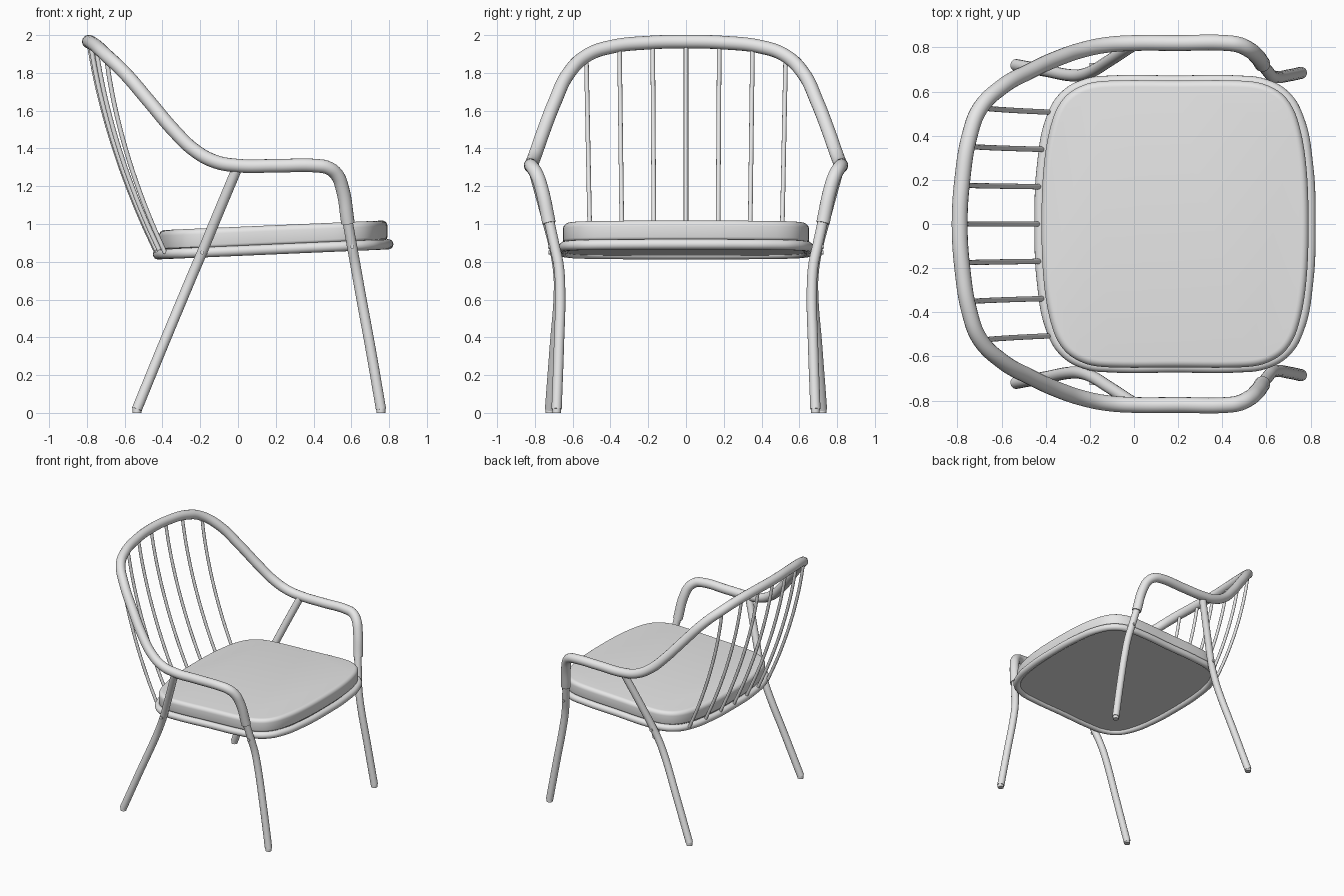
import bpy, bmesh, math
from mathutils import Vector

if "Cube" in bpy.data.objects:
    bpy.data.objects.remove(bpy.data.objects["Cube"])

grey = bpy.data.materials.new("light_grey")
grey.use_nodes = True
COLOUR = (0.8, 0.8, 0.8, 1)
grey.diffuse_color = COLOUR
grey.node_tree.nodes["Principled BSDF"].inputs["Base Color"].default_value = COLOUR


def finish(ob, angle=40):
    """Apply the material and smooth shading with sharp edges kept."""
    if not ob.data.materials:
        ob.data.materials.append(grey)
    bpy.ops.object.select_all(action='DESELECT')
    ob.select_set(True)
    bpy.context.view_layer.objects.active = ob
    if ob.type == 'CURVE':
        bpy.ops.object.convert(target='MESH')
        ob = bpy.context.view_layer.objects.active
    bpy.ops.object.shade_smooth_by_angle(angle=math.radians(angle))
    return ob


def tube(name, pts, radius, closed=False, steps=8):
    """Round bar swept along a smooth path."""
    cu = bpy.data.curves.new(name, 'CURVE')
    cu.dimensions = '3D'
    cu.resolution_u = steps
    cu.bevel_depth = radius
    cu.bevel_resolution = 6
    cu.use_fill_caps = not closed
    sp = cu.splines.new('BEZIER')
    sp.bezier_points.add(len(pts) - 1)
    for bp, p in zip(sp.bezier_points, pts):
        bp.co = p
        bp.handle_left_type = bp.handle_right_type = 'AUTO'
    sp.use_cyclic_u = closed
    ob = bpy.data.objects.new(name, cu)
    bpy.context.collection.objects.link(ob)
    return finish(ob)


def cylinder(name, radius, depth, loc, rot=(0, 0, 0)):
    bpy.ops.mesh.primitive_cylinder_add(vertices=20, radius=radius, depth=depth,
                                        location=loc, rotation=rot)
    ob = bpy.context.object
    ob.name = name
    return finish(ob)


# Rounded seat outline: one quarter, mirrored to a full loop around the seat centre
CX, SLOPE, Z0 = 0.186, 0.0435, 0.866
QUARTER = [(.605, 0), (.593, .28), (.553, .48), (.495, .58), (.40, .635), (.28, .65), (0, .65)]


def seat_loop():
    q = QUARTER
    half = q + [(-x, y) for x, y in q[-2::-1]]
    return half + [(x, -y) for x, y in half[-2:0:-1]]


def seat_point(u, v, h):
    """Seat coordinates to the tilted seat plane."""
    return Vector((CX + u, v, Z0 + SLOPE * u + h))


def smooth_loop(pts, n=6):
    """Catmull-Rom subdivision of a closed outline."""
    out, m = [], len(pts)
    for i in range(m):
        a, b, c, d = (Vector(pts[(i + k) % m]) for k in (-1, 0, 1, 2))
        ta = (c - a) / max((b - a).length + (c - b).length, 1e-6) * (c - b).length
        tb = (d - b) / max((c - b).length + (d - c).length, 1e-6) * (c - b).length
        for k in range(n):
            t = k / n
            out.append(b * (2*t**3 - 3*t*t + 1) + ta * (t**3 - 2*t*t + t)
                       + c * (3*t*t - 2*t**3) + tb * (t**3 - t*t))
    return out


def padded_slab(name, profile):
    """Loft the seat outline through (inset, height) steps and cap both ends."""
    loop = smooth_loop(seat_loop())
    n = len(loop)
    normals = []
    for i in range(n):
        d = (loop[(i + 1) % n] - loop[i - 1]).normalized()
        normals.append(Vector((d.y, -d.x)))
    bm = bmesh.new()
    rings = []
    for inset, h in profile:
        rings.append([bm.verts.new(seat_point(*(p - nn * inset), h))
                      for p, nn in zip(loop, normals)])
    for lo, hi in zip(rings, rings[1:]):
        for i in range(n):
            j = (i + 1) % n
            bm.faces.new((lo[i], lo[j], hi[j], hi[i]))
    bm.faces.new(rings[0][::-1])
    bm.faces.new(rings[-1])
    bmesh.ops.recalc_face_normals(bm, faces=bm.faces)
    me = bpy.data.meshes.new(name)
    bm.to_mesh(me)
    bm.free()
    ob = bpy.data.objects.new(name, me)
    bpy.context.collection.objects.link(ob)
    return finish(ob)


# Seat: frame ring, pan underneath, cushion on top
tube("seat_frame", [seat_point(u * 1.008, v * 0.994, 0) for u, v in seat_loop()],
     0.027, closed=True)
padded_slab("seat_pan", [(.025, -.008), (.02, 0), (.02, .03)])
R = 0.03
cushion = [(.012, .024), (.003, .03), (0, .04)]
cushion += [(R * (1 - math.cos(a)), .127 - R + R * math.sin(a))
            for a in (math.pi / 2 * k / 6 for k in range(7))]
padded_slab("seat_cushion", cushion)

# Continuous back and arm rail, from the back centre to the front of one arm
rail = [(-.79, 0, 1.965), (-.778, .2, 1.96), (-.745, .40, 1.937), (-.70, .52, 1.895),
        (-.60, .62, 1.80), (-.467, .695, 1.645), (-.335, .755, 1.49), (-.23, .79, 1.39),
        (-.12, .812, 1.33), (0, .82, 1.309), (.20, .82, 1.308), (.42, .82, 1.308),
        (.475, .812, 1.298), (.522, .79, 1.262), (.552, .765, 1.19), (.582, .725, 1.005)]
full_rail = [(x, -y, z) for x, y, z in rail[:0:-1]] + rail
tube("back_and_arm_rail", full_rail, 0.036)

# Back spindles, bowed slightly backwards
for i in range(-3, 4):
    y_top, y_low = i * 0.176, i * 0.169
    k = abs(i) / 3
    top = Vector((-.79 + .09 * k ** 2.2, y_top, 1.96 - .06 * k ** 2.2))
    low = Vector((-.43 + .045 * k ** 2, y_low, .845))
    path = []
    for s in range(7):
        t = s / 6
        p = low.lerp(top, t)
        p.x -= 0.045 * 4 * t * (1 - t)
        path.append(p)
    tube(f"back_spindle_{i + 4}", path, 0.012, steps=4)

# Legs with glides and rivets on both sides
front_leg = [(.757, .685, .02), (.70, .673, .35), (.645, .666, .65), (.622, .674, .78),
             (.604, .695, .88), (.574, .732, 1.05)]
back_leg = [(-.535, .72, .02), (-.40, .695, .35), (-.275, .673, .65), (-.235, .676, .745),
            (-.19, .692, .85), (-.12, .735, 1.02), (-.005, .81, 1.295)]
for side, s in (("left", 1), ("right", -1)):
    for part, path, rivet in (("front", front_leg, (.604, .716, .88)),
                              ("back", back_leg, (-.19, .714, .85))):
        tube(f"{part}_leg_{side}", [(x, s * y, z) for x, y, z in path], 0.0275)
        x, y, _ = path[0]
        cylinder(f"{part}_glide_{side}", 0.023, 0.036, (x, s * y, 0.018))
        x, y, z = rivet
        cylinder(f"{part}_rivet_{side}", 0.011, 0.03, (x, s * y, z), (math.pi / 2, 0, 0))
